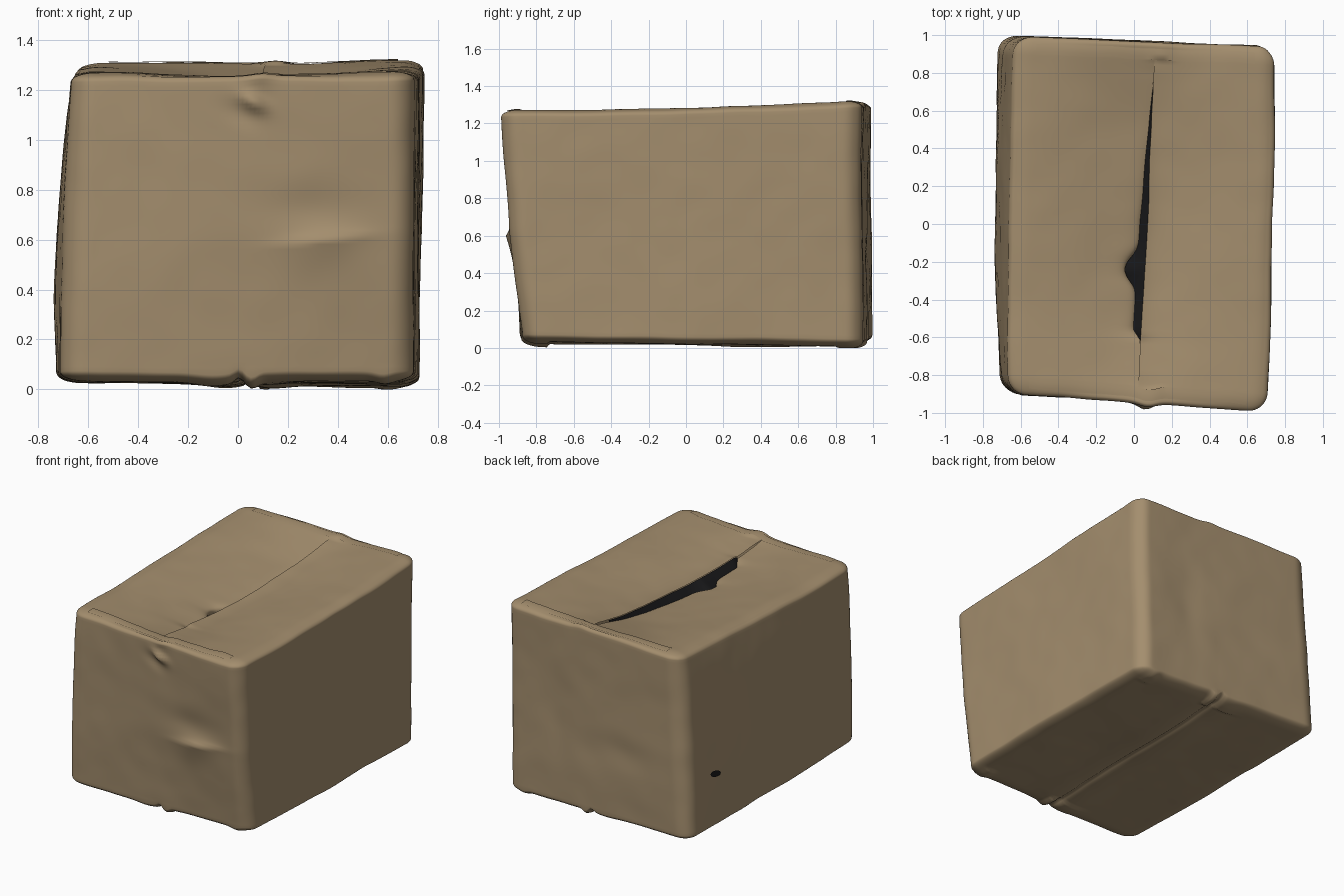
import bpy, bmesh, math
from mathutils import Vector, noise

if "Cube" in bpy.data.objects:
    bpy.data.objects.remove(bpy.data.objects["Cube"])

def material(name, col):
    m = bpy.data.materials.new(name)
    m.diffuse_color = (*col, 1)
    m.use_nodes = True
    m.node_tree.nodes["Principled BSDF"].inputs["Base Color"].default_value = m.diffuse_color
    return m

CARD = material("cardboard", (0.37, 0.27, 0.155))
DARK = material("dark_gap", (0.010, 0.010, 0.011))

# Leaning corners of the box: key is (x side, y side, z side)
CORNERS = {
    (-1, -1, -1): (-0.71, -0.885, 0.03), (1, -1, -1): (0.70, -0.87, 0.03),
    (-1, 1, -1): (-0.72, 1.0, 0.025), (1, 1, -1): (0.72, 0.94, 0.008),
    (-1, -1, 1): (-0.665, -0.895, 1.265), (1, -1, 1): (0.70, -0.995, 1.275),
    (-1, 1, 1): (-0.63, 0.995, 1.32), (1, 1, 1): (0.745, 0.935, 1.325)}
HALF = Vector((0.70, 0.93, 0.64))
RAD = Vector((0.095, 0.095, 0.04))     # rounding per axis

def g(*t):
    return math.exp(-sum(v * v for v in t))

def slit(y):
    """Width of the opening along the top seam."""
    if y < -0.62 or y > 0.76:
        return 0
    w = 0.042 * min(1, (y + 0.62) / 0.06) * min(1, (0.76 - y) / 0.75)
    return w + 0.08 * g((y + 0.24) / 0.07)

def ridge(d, up, down):
    return math.exp(-d / up) if d > 0 else math.exp(d / down)

def box_point(a, b, c, side=0):
    """Point of the cube surface -> rounded, leaning, dented box surface."""
    q = Vector((a * HALF.x, b * HALF.y, c * HALF.z))
    inner = Vector([max(-h + r, min(h - r, v)) for v, h, r in zip(q, HALF, RAD)])
    d = Vector([v / r for v, r in zip(q - inner, RAD)])
    if d.length > 1e-9:
        d.normalize()
        q = inner + Vector([v * r for v, r in zip(d, RAD)])
    u = [v / h for v, h in zip(q, HALF)]
    p = Vector()
    for k, co in CORNERS.items():
        w = 1
        for s, v in zip(k, u):
            w *= (1 + s * v) / 2
        p += w * Vector(co)
    x, y, z = p
    ua, ub, uc = [max(0, 1 - v * v) for v in u]
    # seam drift and wall bulges
    p.x += (0.03 + 0.03 * y) * (1 - abs(a))
    if u[0] < 0:
        p.x -= 0.042 * (0.25 + 0.75 * uc) * -u[0] * ub ** 0.6
    else:
        p.x += 0.012 * u[0] * ub
    p.y -= 0.012 * uc * max(0, -u[1])
    p.z -= 0.012 * ub * max(0, u[2])
    n = noise.noise_vector(Vector((x * 2.1 + 3, y * 2.1, z * 2.1)))
    p += n * 0.009
    p += noise.noise_vector(Vector((x * 6, y * 6 + 2, z * 6))) * 0.0025
    # front creases and the curled tape end
    if u[1] < -0.85:
        p.y -= 0.034 * g((x - 0.34) / 0.17) * ridge(z - 0.59 - 0.1 * (x - 0.25), 0.03, 0.1)
        p.y += 0.014 * g((x - 0.3) / 0.2, (z - 0.72) / 0.09)
        s, t = (x - 0.04) * 0.87 - (z - 1.16) * 0.5, (x - 0.04) * 0.5 + (z - 1.16) * 0.87
        p.y -= 0.035 * g((s - 0.02) / 0.06, t / 0.03)
        p.y += 0.01 * g(s / 0.08, (t + 0.07) / 0.04)
        p.y -= 0.02 * g((x - 0.07) / 0.06, (z - 1.25) / 0.05)
    # back creases
    if u[1] > 0.9:
        p.y -= 0.01 * g((x + 0.2) / 0.25, (z - 0.5) / 0.12)
        p.y -= 0.01 * g((x - 0.3) / 0.12, (z - 0.7) / 0.25)
    # sagging top flaps, the left one tucked below the right one
    if c > 0.99:
        p.z -= 0.085 * g(x / 0.37) * ub ** 0.8
        if side:
            w = slit(y)
            near = math.exp(-abs(a) / 0.09)
            end = min(1, max(0, 0.92 - abs(b)) * 12)
            if side < 0:
                p.x -= w * near
                p.z -= (0.007 * end + 0.6 * min(w, 0.1)) * near
            else:
                p.z += 0.006 * end * near + 0.012 * min(1, w / 0.02) * near
    # tape ends on the top rims
    if u[2] > 0.9 and abs(b) > 0.9:
        p.z += 0.010 * g((x - 0.1) / 0.06)
    # bottom seam groove, sagging bottom flaps, notched lower edge
    if c < -0.99:
        inside = min(1, max(0, 0.95 - abs(b)) * 8)
        p.z += 0.018 * inside * math.exp(-abs(a) / 0.025)
        p.z -= 0.008 * inside * g((abs(a) - 0.15) / 0.12)
    if u[2] < -0.93 and abs(b) > 0.85:
        p.z += 0.018 * g(x / 0.022) - 0.022 * g((x - 0.05) / 0.03)
        p.z -= 0.012 * g((x - 0.585) / 0.04) + 0.012 * g((x + 0.1) / 0.1)
    p.z = max(0.0, p.z)
    return p

def steps(h, r, n):
    """Grid parameters from -1 to 1, dense at the rounded edges."""
    e = 1 - r / h
    mid = [-e + 2 * e * i / n for i in range(n + 1)]
    rim = [e + r / h * math.tan(math.radians(45 * k / 5)) for k in range(1, 6)]
    return [-t for t in reversed(rim)] + mid + rim

def add_patch(bm, us, vs, fn):
    grid = [[bm.verts.new(fn(u, v)) for v in vs] for u in us]
    for i in range(len(us) - 1):
        for j in range(len(vs) - 1):
            bm.faces.new((grid[i][j], grid[i + 1][j], grid[i + 1][j + 1], grid[i][j + 1]))

def finish(bm, name, mat, recalc=True):
    if recalc:
        bmesh.ops.remove_doubles(bm, verts=bm.verts, dist=1e-4)
        bmesh.ops.recalc_face_normals(bm, faces=bm.faces)
    me = bpy.data.meshes.new(name)
    bm.to_mesh(me)
    bm.free()
    me.materials.append(mat)
    for f in me.polygons:
        f.use_smooth = True
    ob = bpy.data.objects.new(name, me)
    bpy.context.collection.objects.link(ob)
    return ob

xs, ys, zs = [steps(h, r, n) for h, r, n in zip(HALF, RAD, (72, 90, 64))]
mid = len(xs) // 2
xs[mid] = 0.0

# Box: four walls, two top flaps, two bottom flaps
bm = bmesh.new()
for s in (-1, 1):
    add_patch(bm, ys, zs, lambda b, c: box_point(s, b, c))
    add_patch(bm, xs, zs, lambda a, c: box_point(a, s, c))
    half = xs[:mid + 1] if s < 0 else xs[mid:]
    add_patch(bm, half, ys, lambda a, b: box_point(a, b, 1, s))
    add_patch(bm, half, ys, lambda a, b: box_point(a, b, -1))
finish(bm, "box", CARD)

# Dark inside seen through the slit, sloping up under the right flap
bm = bmesh.new()
inner_ys = [b for b in ys if slit(b * HALF.y) > 0.004]
def gap(t, b):
    p = box_point(0, b, 1, -1).lerp(box_point(0, b, 1, 1), t)
    p.z -= 0.005
    return p
add_patch(bm, [-0.05, 0.5, 1.0], inner_ys, gap)
finish(bm, "slit_inside", DARK, False)

# Small hole in the left wall
bm = bmesh.new()
ring = []
for k in range(12):
    t = k * math.tau / 12
    p = box_point(-1, 0.69 + 0.055 * math.cos(t), -0.40 + 0.038 * math.sin(t + 0.5))
    ring.append(bm.verts.new(p + Vector((-0.007, 0, 0))))
bm.faces.new(list(reversed(ring)))
finish(bm, "wall_hole", DARK, False)

# Overlapping flap lips along the front and back top edges
for s, name in ((-1, "front_flap_lip"), (1, "back_flap_lip")):
    bm = bmesh.new()
    def lip(a, b):
        rag = 0.012 * noise.noise(Vector((a * 5, s * 3, 1)))
        return box_point(a, s * (b + rag), 1) + Vector((0, s * 0.003, 0.005))
    rows = [0.9, 0.92, 0.94, 0.96, 0.98]
    add_patch(bm, [a for a in xs if abs(a) < 0.86], rows, lip)
    if s > 0:
        bmesh.ops.recalc_face_normals(bm, faces=bm.faces)
    if sum(f.normal.z for f in bm.faces) < 0:
        bmesh.ops.reverse_faces(bm, faces=bm.faces)
    finish(bm, name, CARD, False)
